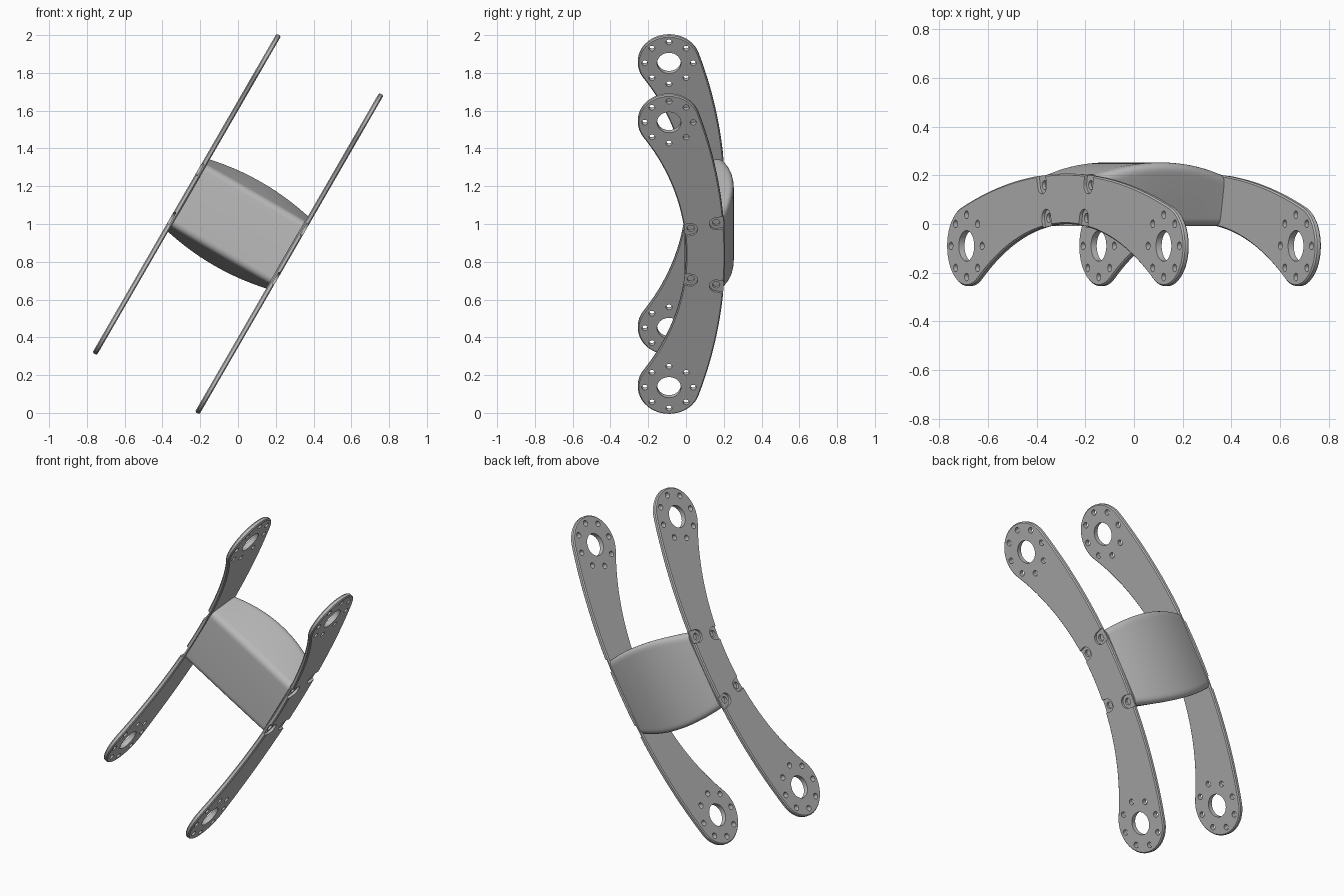
import bpy, bmesh
from math import sin, cos, pi, sqrt, atan2, radians
from mathutils import Matrix, Vector

cube = bpy.data.objects.get("Cube")
if cube:
    bpy.data.objects.remove(cube, do_unlink=True)

# Single brushed grey colour
grey = bpy.data.materials.new("grey_metal")
grey.use_nodes = True
COLOR = (0.5, 0.5, 0.5, 1)
grey.diffuse_color = COLOR
grey.node_tree.nodes["Principled BSDF"].inputs["Base Color"].default_value = COLOR

# Local axes: X across the plates, Y front to back, Z along the plates
PLACE = Matrix.Translation((0, 0, 1)) @ Matrix.Rotation(radians(30), 4, 'Y')
END_Z, END_Y, END_R = 0.81, -0.09, 0.165
IN_Y, OUT_Y = 0.0, 0.207
PLATE_IN, PLATE_OUT = 0.3, 0.327


def prism(bm, profile, x0, x1):
    """Extrude a closed (y, z) profile from x0 to x1."""
    rings = [[bm.verts.new((x, y, z)) for y, z in profile] for x in (x0, x1)]
    bm.faces.new(rings[0])
    bm.faces.new(rings[1][::-1])
    n = len(profile)
    for i in range(n):
        j = (i + 1) % n
        bm.faces.new((rings[0][i], rings[0][j], rings[1][j], rings[1][i]))


def to_object(bm, name):
    bmesh.ops.recalc_face_normals(bm, faces=bm.faces)
    mesh = bpy.data.meshes.new(name)
    bm.to_mesh(mesh)
    bm.free()
    mesh.materials.append(grey)
    obj = bpy.data.objects.new(name, mesh)
    bpy.context.collection.objects.link(obj)
    obj.matrix_world = PLACE
    return obj


def arc(cy, cz, r, a0, a1, steps):
    """Points on an arc; angle is measured from +y toward +z."""
    return [(cy + r * cos(a0 + (a1 - a0) * i / steps),
             cz + r * sin(a0 + (a1 - a0) * i / steps)) for i in range(steps + 1)]


def circle(cy, cz, r, steps):
    return arc(cy, cz, r, 0, 2 * pi, steps)[:-1]


def plate_outline():
    """Curved arm: two long arcs tangent to the round ends."""
    d = END_Y - IN_Y
    r_in = (END_Z**2 + d * d - END_R**2) / (2 * (END_R - d))
    d = OUT_Y - END_Y
    r_out = (END_Z**2 + d * d - END_R**2) / (2 * (d - END_R))
    c_in, c_out = IN_Y - r_in, OUT_Y - r_out
    a_in = atan2(END_Z, END_Y - c_in)
    a_out = atan2(END_Z, END_Y - c_out)
    pts = arc(c_out, 0, r_out, -a_out, a_out, 40)
    pts += arc(END_Y, END_Z, END_R, a_out, pi + a_in, 32)[1:]
    pts += arc(c_in, 0, r_in, a_in, -a_in, 40)[1:]
    pts += arc(END_Y, -END_Z, END_R, pi - a_in, 2 * pi - a_out, 32)[1:-1]
    return pts


def finish(obj):
    """Bake modifiers and shade."""
    graph = bpy.context.evaluated_depsgraph_get()
    obj.data = bpy.data.meshes.new_from_object(obj.evaluated_get(graph))
    obj.modifiers.clear()
    bpy.ops.object.select_all(action='DESELECT')
    obj.select_set(True)
    bpy.context.view_layer.objects.active = obj
    bpy.ops.object.shade_smooth_by_angle(angle=radians(30))


# Screw seats: (y, z, direction toward the open edge)
SEATS = [(y, s * z, d) for s in (1, -1) for y, z, d in ((0.025, 0.155, -1), (0.16, 0.19, 1))]


def side_plate(side, name):
    bm = bmesh.new()
    prism(bm, plate_outline(), side * PLATE_IN, side * PLATE_OUT)
    plate = to_object(bm, name)
    bevel = plate.modifiers.new("edge_chamfer", 'BEVEL')
    bevel.width = 0.006
    bevel.segments = 1
    bevel.limit_method = 'ANGLE'
    bevel.angle_limit = radians(40)

    # Open-ended pockets for the screws
    pockets = bmesh.new()
    for y, z, d in SEATS:
        tilt = 0.2 * (1 if z > 0 else -1)
        a = tilt if d > 0 else pi + tilt
        slot = arc(y, z, 0.036, a + pi / 2, a + 3 * pi / 2, 16)
        run = (0.15 * cos(a), 0.15 * sin(a))
        slot += [(slot[-1][0] + run[0], slot[-1][1] + run[1]),
                 (slot[0][0] + run[0], slot[0][1] + run[1])]
        prism(pockets, slot, side * 0.314, side * 0.36)

    # Bearing holes, bolt circles and screw holes
    holes = bmesh.new()
    for end in (END_Z, -END_Z):
        prism(holes, circle(END_Y, end, 0.063, 40), side * 0.27, side * 0.36)
        for k in range(8):
            a = k * pi / 4
            prism(holes, circle(END_Y + 0.128 * cos(a), end + 0.128 * sin(a), 0.016, 16),
                  side * 0.27, side * 0.36)
    for y, z, d in SEATS:
        prism(holes, circle(y, z, 0.019, 20), side * 0.27, side * 0.36)

    cutters = [to_object(pockets, name + "_pocket_cutter"), to_object(holes, name + "_hole_cutter")]
    for c in cutters:
        c.hide_render = True
        cut = plate.modifiers.new("cut", 'BOOLEAN')
        cut.operation = 'DIFFERENCE'
        cut.solver = 'EXACT'
        cut.object = c
    bpy.context.view_layer.update()
    finish(plate)
    for c in cutters:
        bpy.data.objects.remove(c, do_unlink=True)


side_plate(1, "left_side_plate")
side_plate(-1, "right_side_plate")


def rounded(corners, steps=8):
    """Round (y, z, radius) corners with quadratic arcs."""
    pts = []
    for i, (y, z, r) in enumerate(corners):
        p = Vector((y, z))
        before = (Vector(corners[i - 1][:2]) - p).normalized() * r
        after = (Vector(corners[(i + 1) % len(corners)][:2]) - p).normalized() * r
        for k in range(steps + 1):
            t = k / steps
            pts.append(p + before * (1 - t)**2 + after * t * t)
    return pts


# Central bridge: wedge section swelling toward its middle
bm = bmesh.new()
rings = []
SPANS = 20
for i in range(SPANS + 1):
    x = PLATE_IN * (2 * i / SPANS - 1)
    swell = 1 - (x / PLATE_IN)**2
    back_y, back_z = 0.203 + 0.05 * swell, 0.23 + 0.035 * swell
    section = rounded([(-0.008, -0.185, 0.035), (back_y, -back_z, 0.05),
                       (back_y, back_z, 0.05), (-0.008, 0.185, 0.035)])
    rings.append([bm.verts.new((x, p.x, p.y)) for p in section])
for a, b in zip(rings, rings[1:]):
    for k in range(len(a)):
        j = (k + 1) % len(a)
        bm.faces.new((a[k], a[j], b[j], b[k]))
bm.faces.new(rings[0])
bm.faces.new(rings[-1])
bridge = to_object(bm, "center_bridge")
bpy.context.view_layer.update()
finish(bridge)
